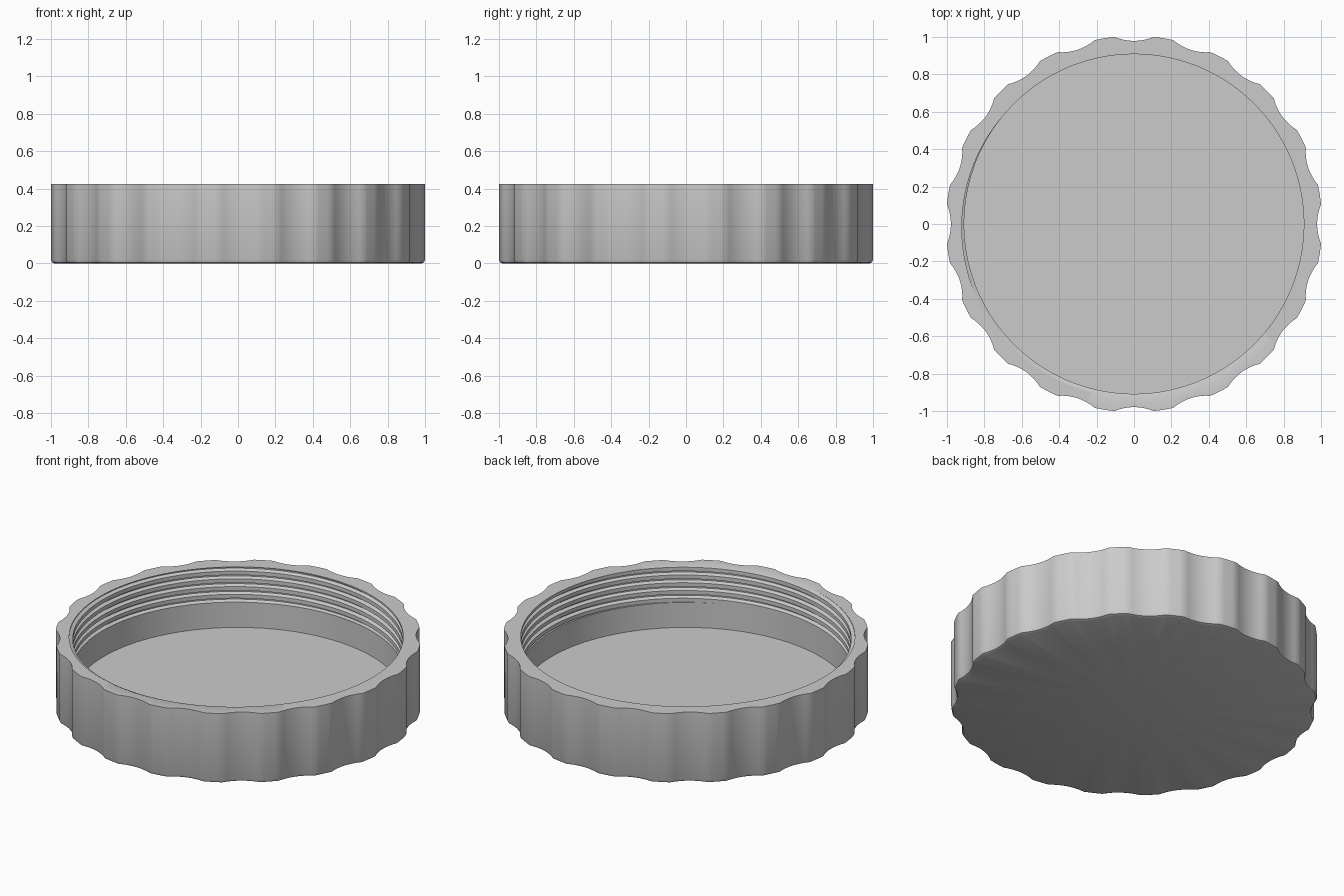
import bpy, bmesh
from math import sin, cos, tau, radians, sqrt

cube = bpy.data.objects.get("Cube")
if cube:
    bpy.data.objects.remove(cube)

# Main dimensions
HEIGHT, FLOOR, BORE = 0.425, 0.058, 0.908
OUTER = 1 / cos(radians(6))
SCALLOPS, STEPS = 20, 240
THREAD_LOW, PITCH, DEPTH = 0.21, 0.047, 0.02
BREAKS = (0.25, 0.43, 0.57, 0.75)      # groove corners along one pitch
GROOVE_PHASE = 230 / 360               # where the groove meets the rim


def outer_radius(angle):
    """Flat-topped ridges with a shallow hollow arc between them."""
    step = tau / SCALLOPS
    off = (angle + step / 2) % step - step / 2
    half = radians(6)
    if abs(off) >= half:
        return OUTER
    chord, sag = OUTER * sin(half), 0.021
    arc = (chord ** 2 + sag ** 2) / (2 * sag)
    side = OUTER * sin(off)
    depth = 1 - sag + arc - sqrt(arc ** 2 - side ** 2)
    return sqrt(depth ** 2 + side ** 2)


def bore_radius(turn, z):
    """Bore with a right-handed helical groove."""
    u = ((z - HEIGHT) / PITCH - turn + GROOVE_PHASE + 0.5) % 1
    slope = (BREAKS[0] - abs(u - 0.5)) / (BREAKS[1] - BREAKS[0])
    return BORE + DEPTH * min(1, max(0, slope))


def section(turn):
    """Radius and height of the cap wall, from bottom centre to floor centre."""
    r = outer_radius(turn * tau)
    pts = [(0, 0), (r - 0.02, 0), (r - 0.006, 0.006), (r, 0.02), (r, HEIGHT)]
    # helical rows, clipped to the threaded height
    for k in range(1, -8, -1):
        for b in reversed(BREAKS):
            z = HEIGHT + PITCH * (k + b + turn - GROOVE_PHASE - 0.5)
            z = min(HEIGHT, max(THREAD_LOW, z))
            pts.append((bore_radius(turn, z), z))
    return pts + [(BORE, THREAD_LOW), (BORE, FLOOR), (0, FLOOR)]


# Sweep the section around the axis
bm = bmesh.new()
columns = []
for i in range(STEPS + 1):
    a = tau * i / STEPS
    columns.append([bm.verts.new((r * cos(a), r * sin(a), z))
                    for r, z in section(i / STEPS)])
for left, right in zip(columns, columns[1:]):
    for j in range(len(left) - 1):
        bm.faces.new((left[j], right[j], right[j + 1], left[j + 1]))
bmesh.ops.remove_doubles(bm, verts=bm.verts, dist=0.00002)
bmesh.ops.recalc_face_normals(bm, faces=bm.faces)

mesh = bpy.data.meshes.new("screw_cap")
bm.to_mesh(mesh)
bm.free()
cap = bpy.data.objects.new("screw_cap", mesh)
bpy.context.collection.objects.link(cap)

# Plain grey plastic
grey = bpy.data.materials.new("light_grey")
grey.use_nodes = True
colour = (0.6, 0.6, 0.6, 1)
grey.diffuse_color = colour
grey.node_tree.nodes["Principled BSDF"].inputs["Base Color"].default_value = colour
mesh.materials.append(grey)

bpy.ops.object.select_all(action='DESELECT')
cap.select_set(True)
bpy.context.view_layer.objects.active = cap
bpy.ops.object.shade_smooth_by_angle(angle=radians(30))
